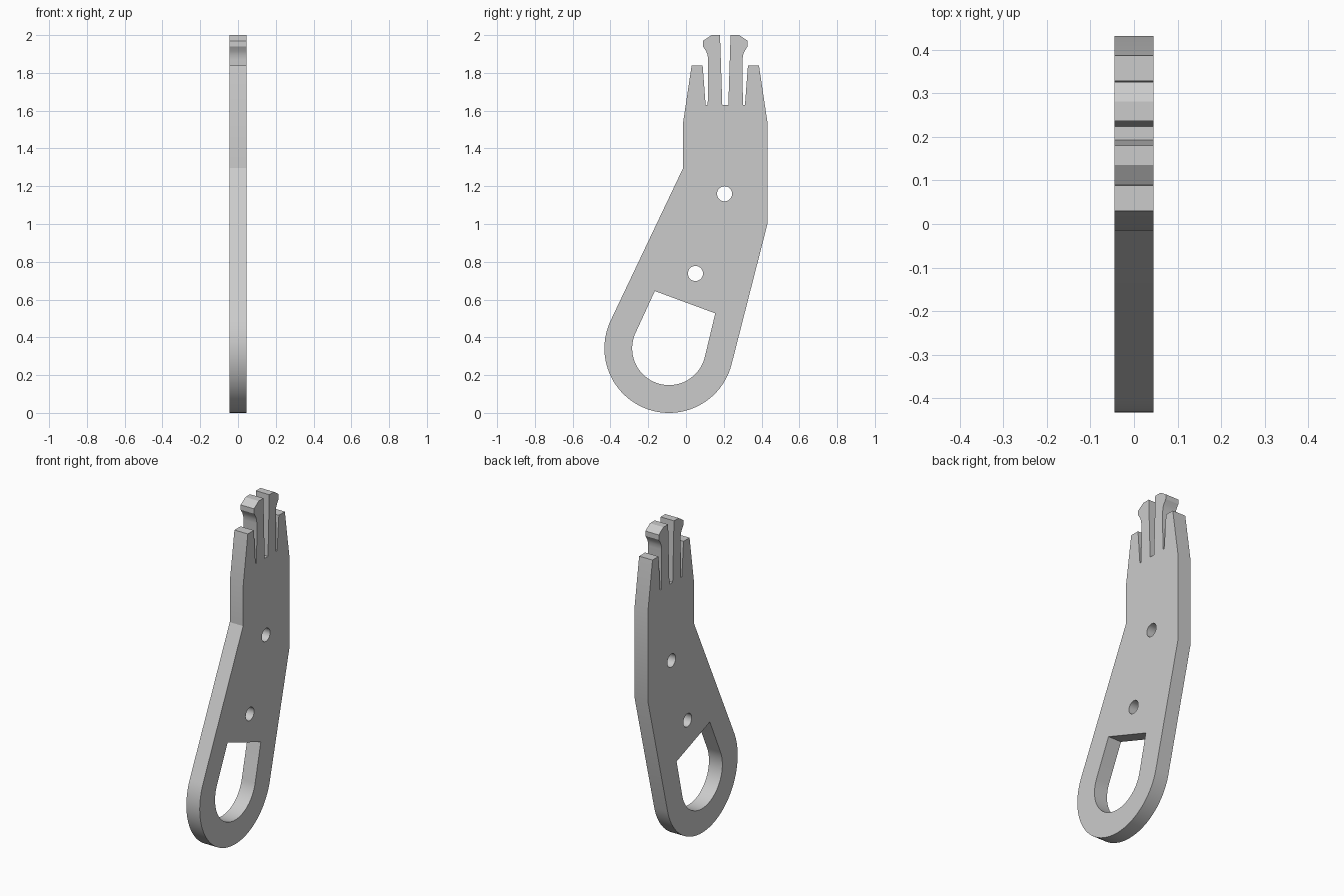
import bpy, bmesh, math
from mathutils import Matrix, Vector

cube = bpy.data.objects.get("Cube")
if cube:
    bpy.data.objects.remove(cube, do_unlink=True)

HALF_THICKNESS = 0.045
RING_CENTRE = Vector((-0.09, 0.342))


def tangent_angle(point, radius, side):
    """Angle at which the line from point touches the ring circle."""
    d = Vector(point) - RING_CENTRE
    return math.atan2(d.y, d.x) + side * math.acos(radius / d.length)


def arc(centre, radius, start, end, steps):
    return [(centre[0] + radius * math.cos(start + (end - start) * i / steps),
             centre[1] + radius * math.sin(start + (end - start) * i / steps))
            for i in range(steps + 1)]


def rounded_loop(points, radius):
    """Close an open outline (left end to right end) with the bottom arc."""
    left = tangent_angle(points[0], radius, 1)
    right = tangent_angle(points[-1], radius, -1)
    return points + arc(RING_CENTRE, radius, right, left - math.tau, 64)[::1]


# Snap prong and side finger, mirrored about the middle slot
MIDDLE = 0.208
half = [(-0.015, 1.297), (-0.015, 1.54), (0.03, 1.84), (0.088, 1.84),
        (0.104, 1.63), (0.115, 1.63), (0.117, 1.87), (0.114, 1.895),
        (0.106, 1.915), (0.09, 1.94), (0.09, 1.97), (0.135, 2.0),
        (0.18, 2.0), (0.192, 1.63)]
mirrored = [(2 * MIDDLE - y, z) for y, z in reversed(half)]
mirrored[-1] = (mirrored[-1][0], 1.0)
outline = rounded_loop(half + mirrored, 0.342)

# Finger opening and two pin holes
opening = rounded_loop([(-0.165, 0.645), (0.155, 0.527)], 0.195)
pin_holes = [arc(c, 0.04, 0, math.tau, 32)[:-1]
             for c in ((0.204, 1.16), (0.05, 0.738))]

# Flat plate extruded from the filled profile
curve = bpy.data.curves.new("lever_plate", "CURVE")
curve.dimensions = "2D"
curve.fill_mode = "BOTH"
curve.extrude = HALF_THICKNESS
for loop in [outline, opening] + pin_holes:
    spline = curve.splines.new("POLY")
    spline.points.add(len(loop) - 1)
    for p, (y, z) in zip(spline.points, loop):
        p.co = (y, z, 0, 1)
    spline.use_cyclic_u = True

plate = bpy.data.objects.new("lever_plate", curve)
bpy.context.collection.objects.link(plate)
bpy.ops.object.select_all(action="DESELECT")
plate.select_set(True)
bpy.context.view_layer.objects.active = plate
bpy.ops.object.convert(target="MESH")
plate = bpy.context.object

# Stand the profile upright in the side plane and weld it
plate.data.transform(Matrix(((0, 0, 1, 0), (1, 0, 0, 0),
                             (0, 1, 0, 0), (0, 0, 0, 1))))
bm = bmesh.new()
bm.from_mesh(plate.data)
bmesh.ops.remove_doubles(bm, verts=bm.verts, dist=0.0005)
bmesh.ops.recalc_face_normals(bm, faces=bm.faces)
bm.to_mesh(plate.data)
bm.free()
bpy.ops.object.shade_smooth_by_angle(angle=math.radians(25))

# Plain grey
grey = bpy.data.materials.new("plain_grey")
grey.use_nodes = True
colour = (0.6, 0.6, 0.6, 1)
grey.diffuse_color = colour
grey.node_tree.nodes["Principled BSDF"].inputs["Base Color"].default_value = colour
plate.data.materials.clear()
plate.data.materials.append(grey)
